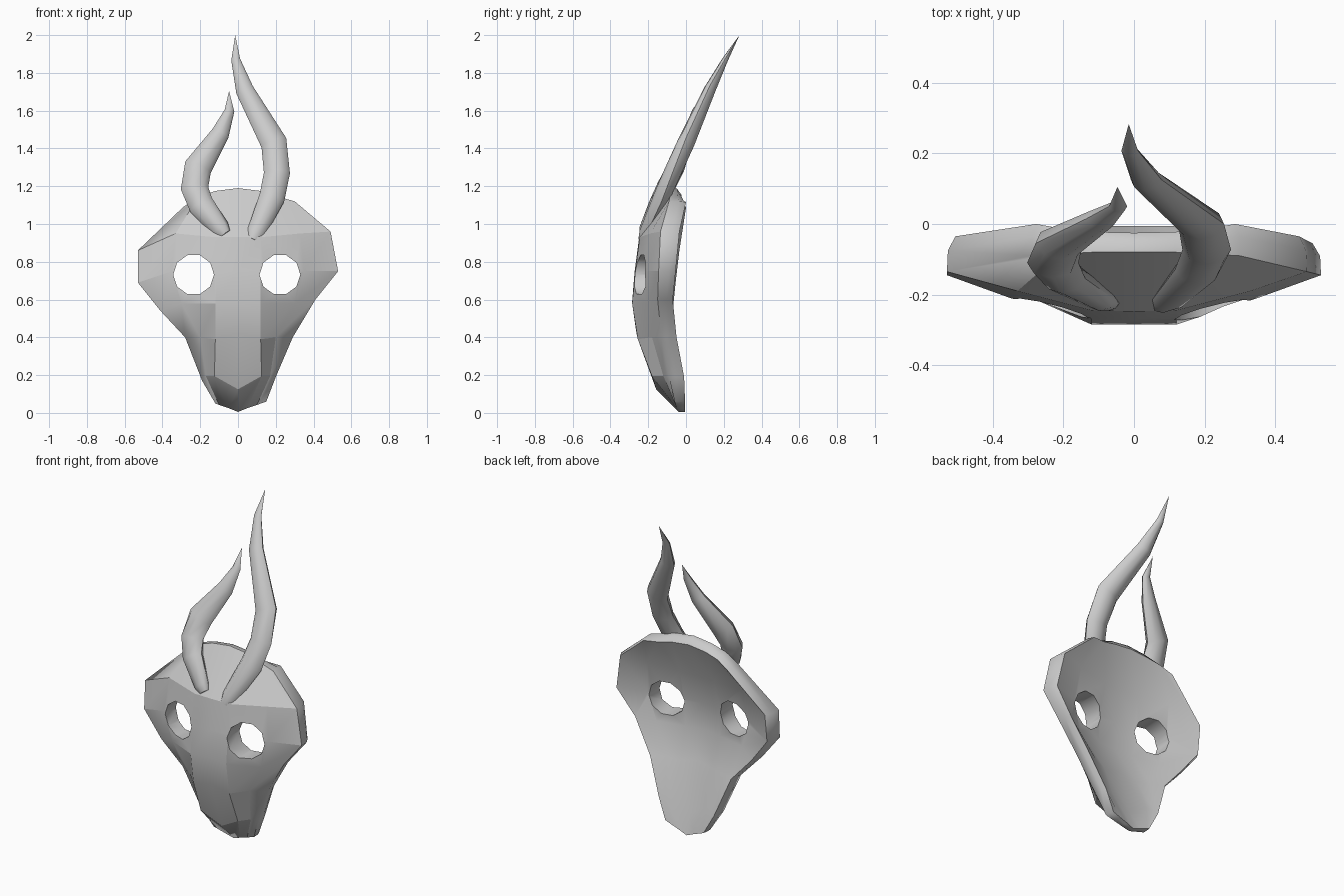
import bpy, bmesh, math
from mathutils import Vector

if "Cube" in bpy.data.objects:
    bpy.data.objects.remove(bpy.data.objects["Cube"])


def finish(name, bm, angle):
    bmesh.ops.recalc_face_normals(bm, faces=bm.faces)
    mesh = bpy.data.meshes.new(name)
    bm.to_mesh(mesh)
    bm.free()
    ob = bpy.data.objects.new(name, mesh)
    bpy.context.collection.objects.link(ob)
    bpy.ops.object.select_all(action='DESELECT')
    ob.select_set(True)
    bpy.context.view_layer.objects.active = ob
    if angle:
        bpy.ops.object.shade_smooth_by_angle(angle=math.radians(angle))
    return ob


# Mask outline, chin to crown: right x, z, left x, z, front y, back y, bowl depth
RIM = [
    (0.15, 0.06, -0.12, 0.05, -0.06, -0.005, 0.0),
    (0.20, 0.19, -0.19, 0.17, -0.09, -0.01, 0.03),
    (0.29, 0.40, -0.28, 0.40, -0.13, -0.05, 0.07),
    (0.41, 0.60, -0.41, 0.54, -0.15, -0.07, 0.10),
    (0.53, 0.75, -0.53, 0.69, -0.145, -0.055, 0.105),
    (0.49, 0.96, -0.53, 0.86, -0.135, -0.035, 0.08),
    (0.30, 1.12, -0.29, 1.09, -0.09, 0.0, 0.025),
]
# Mirrored inner points of each row (x, y, z): cheek, muzzle ridge, centre line
INNER = [
    [(0.10, -0.055, 0.042), (0.05, -0.05, 0.025), (0, -0.04, 0.005)],
    [(0.17, -0.12, 0.195), (0.125, -0.18, 0.195), (0, -0.158, 0.125)],
    [(0.20, -0.18, 0.40), (0.12, -0.255, 0.39), (0, -0.262, 0.42)],
    [(0.30, -0.205, 0.58), (0.12, -0.285, 0.58), (0, -0.285, 0.59)],
    [(0.35, -0.21, 0.75), (0.12, -0.268, 0.75), (0, -0.272, 0.75)],
    [(0.33, -0.19, 0.95), (0.12, -0.245, 0.93), (0, -0.248, 0.93)],
    [(0.21, -0.085, 1.145), (0.12, -0.08, 1.175), (0, -0.08, 1.19)],
]
BOWL = (0, 0.55, 0.9, 1.0, 0.9, 0.55, 0)

bm = bmesh.new()
front, back = [], []
for i, ((rx, rz, lx, lz, fy, by, depth), inner) in enumerate(zip(RIM, INNER)):
    row = [(lx, fy, lz)] + [(-x, y, z) for x, y, z in inner] \
        + list(reversed(inner[:2])) + [(rx, fy, rz)]
    front.append([bm.verts.new(p) for p in row])
    drop = 0.03 if i == 6 else 0.0
    back.append([bm.verts.new((x * 0.955, by - depth * b, z - drop * (b + 0.15)))
                 for (x, y, z), b in zip(row, BOWL)])
for grid in (front, back):
    for a, b in zip(grid, grid[1:]):
        for j in range(6):
            bm.faces.new((a[j], a[j + 1], b[j + 1], b[j]))


# Rim wall with a chamfered back edge
def loop(g):
    return g[0] + [r[-1] for r in g[1:-1]] + g[-1][::-1] + [r[0] for r in g[-2:0:-1]]


lf, lb = loop(front), loop(back)
lm = [bm.verts.new((f.co.x * 0.995, f.co.y + 0.6 * (b.co.y - f.co.y),
                    f.co.z + 0.1 * (b.co.z - f.co.z))) for f, b in zip(lf, lb)]
for a, b in ((lf, lm), (lm, lb)):
    for k in range(len(a)):
        n = (k + 1) % len(a)
        bm.faces.new((a[k], a[n], b[n], b[k]))
mask = finish("mask", bm, 0)

# Eye holes
for side, x in (("left", -0.235), ("right", 0.222)):
    bpy.ops.mesh.primitive_cylinder_add(vertices=10, radius=0.108, depth=1,
                                        location=(x, -0.2, 0.732),
                                        rotation=(math.pi / 2, math.radians(18), 0))
    cutter = bpy.context.object
    cutter.name = side + "_eye_cutter"
    cutter.hide_render = True
    mod = mask.modifiers.new("eye", 'BOOLEAN')
    mod.operation = 'DIFFERENCE'
    mod.solver = 'EXACT'
    mod.object = cutter
    bpy.context.view_layer.objects.active = mask
    bpy.ops.object.modifier_apply(modifier=mod.name)
    bpy.data.objects.remove(cutter)

# Crisp planes on the carved front, soft shading elsewhere
bm = bmesh.new()
bm.from_mesh(mask.data)
bm.normal_update()
for f in bm.faces:
    f.smooth = True
for e in bm.edges:
    on_front = all(f.normal.y < -0.3 for f in e.link_faces)
    e.smooth = e.calc_face_angle(0) < math.radians(15 if on_front else 55)
bm.to_mesh(mask.data)
bm.free()


# Horns: path points with radius, ending in a sharp tip
def horn(name, path, sides=8):
    bm = bmesh.new()
    pts = [Vector(p[:3]) for p in path]
    rings = []
    for i, p in enumerate(path[:-1]):
        t = (pts[i + 1] - pts[max(i - 1, 0)]).normalized()
        u = Vector((0, 1, 0)).cross(t).normalized()
        v = t.cross(u)
        ring = []
        for k in range(sides):
            a = 2 * math.pi * k / sides
            ring.append(bm.verts.new(pts[i] + p[3] * (u * math.cos(a) + v * 0.66 * math.sin(a))))
        rings.append(ring)
    tip = bm.verts.new(pts[-1])
    bm.faces.new(rings[0])
    for a, b in zip(rings, rings[1:]):
        for k in range(sides):
            n = (k + 1) % sides
            bm.faces.new((a[k], a[n], b[n], b[k]))
    for k in range(sides):
        bm.faces.new((rings[-1][k], rings[-1][(k + 1) % sides], tip))
    return finish(name, bm, 60)


horn("right_horn", [
    (0.078, -0.23, 0.915, 0.035), (0.097, -0.215, 0.955, 0.05), (0.18, -0.13, 1.14, 0.068),
    (0.206, -0.073, 1.27, 0.069), (0.19, 0.0, 1.43, 0.07),
    (0.035, 0.125, 1.71, 0.048), (-0.012, 0.207, 1.87, 0.024), (-0.015, 0.283, 2.0, 0)])
horn("left_horn", [
    (-0.068, -0.225, 0.945, 0.033), (-0.092, -0.215, 0.975, 0.05), (-0.195, -0.155, 1.1, 0.068),
    (-0.23, -0.11, 1.19, 0.073), (-0.212, -0.055, 1.3, 0.074),
    (-0.093, 0.015, 1.48, 0.048), (-0.045, 0.05, 1.6, 0.026), (-0.047, 0.105, 1.705, 0)])
